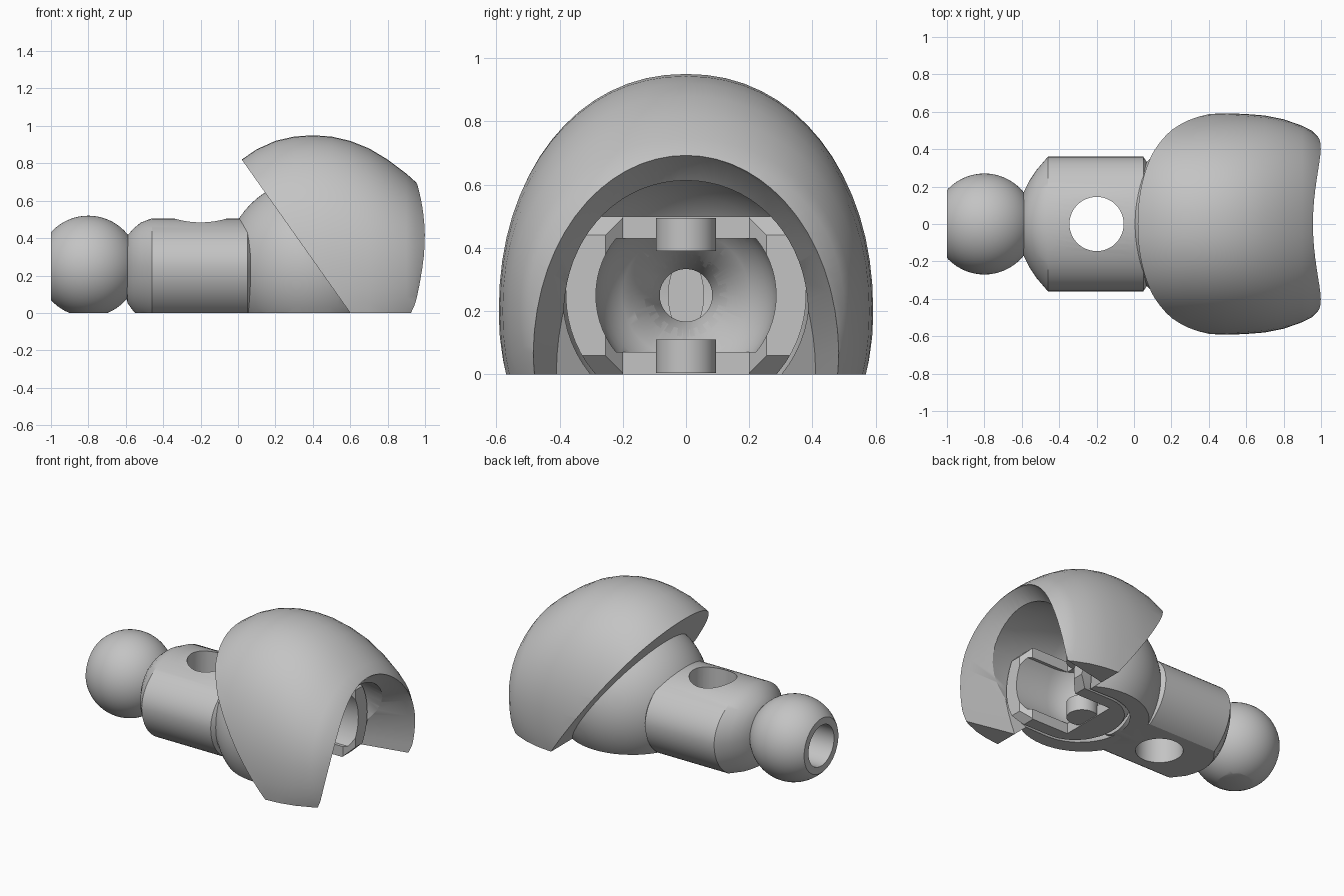
import bpy, bmesh, math
from mathutils import Matrix, Vector

cube = bpy.data.objects.get("Cube")
if cube:
    bpy.data.objects.remove(cube, do_unlink=True)

AXIS = 0.25   # height of the joint axis
SEG = 64

grey = bpy.data.materials.new("plain grey")
grey.use_nodes = True
COLOUR = (0.55, 0.55, 0.55, 1)
grey.diffuse_color = COLOUR
grey.node_tree.nodes["Principled BSDF"].inputs["Base Color"].default_value = COLOUR


def finish(name, bm):
    bmesh.ops.recalc_face_normals(bm, faces=bm.faces)
    mesh = bpy.data.meshes.new(name)
    bm.to_mesh(mesh)
    bm.free()
    mesh.materials.append(grey)
    obj = bpy.data.objects.new(name, mesh)
    bpy.context.collection.objects.link(obj)
    return obj


def ball(name, x, r):
    bm = bmesh.new()
    mat = Matrix.Translation((x, 0, AXIS)) @ Matrix.Rotation(math.pi / 2, 4, 'Y')
    bmesh.ops.create_uvsphere(bm, u_segments=SEG, v_segments=32, radius=r, matrix=mat)
    return finish(name, bm)


def box(name, low, high, turn=None):
    low, high = Vector(low), Vector(high)
    bm = bmesh.new()
    mat = Matrix.Translation((low + high) / 2) @ Matrix.Diagonal((high - low).to_4d())
    bmesh.ops.create_cube(bm, size=1, matrix=turn @ mat if turn else mat)
    return finish(name, bm)


def loft(name, rings, power=2.0, drop=1.0):
    """Skin rounded sections along x; each ring is x, lean, centre height, half width, half height."""
    bm = bmesh.new()
    loops = []
    for x, lean, zc, w, h in rings:
        loop = []
        for i in range(SEG):
            a = 2 * math.pi * i / SEG
            c, s = (math.copysign(abs(t) ** (2 / power), t) for t in (math.cos(a), math.sin(a)))
            z = zc + h * s * (drop if s < 0 else 1)
            loop.append(bm.verts.new((x + lean * z, w * c, z)))
        loops.append(loop)
    for a, b in zip(loops, loops[1:]):
        for i in range(SEG):
            j = (i + 1) % SEG
            bm.faces.new((a[i], a[j], b[j], b[i]))
    bm.faces.new(loops[0])
    bm.faces.new(loops[-1])
    return finish(name, bm)


def turned(name, profile):
    return loft(name, [(x, 0, AXIS, r, r) for x, r in profile])


def dome(x, depth, r):
    """Profile of a rounded back end whose widest point is at x."""
    arcs = [math.pi / 2 * i / 10 for i in range(1, 11)]
    return [(x - depth * math.cos(a), r * math.sin(a)) for a in arcs]


def post(name, x, r, z0, z1):
    bm = bmesh.new()
    bmesh.ops.create_cone(bm, cap_ends=True, segments=48, radius1=r, radius2=r, depth=z1 - z0,
                          matrix=Matrix.Translation((x, 0, (z0 + z1) / 2)))
    return finish(name, bm)


def combine(obj, other, operation):
    mod = obj.modifiers.new("combine", 'BOOLEAN')
    mod.operation, mod.solver, mod.object = operation, 'EXACT', other
    bpy.context.view_layer.update()
    result = bpy.data.meshes.new_from_object(
        obj.evaluated_get(bpy.context.evaluated_depsgraph_get()))
    obj.modifiers.clear()
    obj.data = result


def cut(obj, *cutters):
    for c in cutters:
        combine(obj, c, 'DIFFERENCE')


# Shared cutters
ground = box("ground_cutter", (-2, -2, -2), (2, 2, 0))
ceiling = box("ceiling_cutter", (-2, -2, 2 * AXIS), (2, 2, 2))
bore = turned("bore_cutter", [(-1.2, 0.083), (0.3, 0.083)])
end_bore = turned("end_bore_cutter", [(-1.2, 0.135), (-0.75, 0.135), (-0.7, 0.083)])
pin_hole = post("pin_hole_cutter", -0.2, 0.145, -0.5, 1)
end_cut = box("end_cutter", (-2, -1, -1), (-1, 1, 1))
funnel = turned("funnel_cutter", [(0.06, 0.083), (0.24, 0.18)])
helpers = [ground, ceiling, bore, end_bore, pin_hole, end_cut, funnel]

# Ball end
ball_end = ball("ball_end", -0.8, 0.27)
cut(ball_end, ground, end_cut, bore, end_bore)

# Oval shaft with a flat underside and a neck into the clip
shaft_profile = [(-0.6, 0.13, 0.13), (-0.59, 0.17, 0.165), (-0.56, 0.23, 0.2),
                 (-0.52, 0.29, 0.233), (-0.46, 0.36, 0.256), (0.05, 0.36, 0.256),
                 (0.07, 0.33, 0.235), (0.075, 0.21, 0.21), (0.15, 0.21, 0.21)]
shaft = loft("shaft", [(x, 0, AXIS, w, h) for x, w, h in shaft_profile], drop=1.2)
cut(shaft, ground, bore, pin_hole, funnel)

# Forked clip: rounded back, open front, hollow inside
FRONT = 0.69
clip = turned("socket_clip", dome(0.42, 0.33, 0.38) + [(FRONT, 0.38)])
hollow = turned("hollow_cutter", dome(0.45, 0.285, 0.285) + [(0.9, 0.285)])
floor_gap = box("floor_gap_cutter", (-1, -1, -1), (2, 1, 0.07))
roof_gap = box("roof_gap_cutter", (-1, -1, 0.43), (2, 1, 1))
cut(hollow, floor_gap, roof_gap)
slot = box("slot_cutter", (0.36, -0.2, -1), (2, 0.2, 1))
turn = Matrix.Translation((FRONT, 0, 0)) @ Matrix.Rotation(math.pi / 4, 4, 'Z')
mouth = box("mouth_cutter", (-0.18, -0.18, -1), (0.18, 0.18, 1), turn)
cut(clip, ground, ceiling, hollow, slot, mouth, funnel, bore)
helpers += [hollow, floor_gap, roof_gap, slot, mouth]

# Bevels on the clip's upper and lower front edges
for z in (0, 2 * AXIS):
    turn = Matrix.Translation((FRONT, 0, z)) @ Matrix.Rotation(math.pi / 4, 4, 'Y')
    bevel = box("bevel_cutter", (-0.042, -1, -0.042), (0.042, 1, 0.042), turn)
    cut(clip, bevel)
    helpers.append(bevel)

# Pegs above and below the socket
upper_peg = post("upper_peg", 0.41, 0.095, 0.39, 0.495)
lower_peg = post("lower_peg", 0.41, 0.095, 0.005, 0.11)

# Outer shell: x, half width and top height of each section
BASE = 0.2
sections = [(-0.05, 0.5, 0.78), (0.02, 0.52, 0.82), (0.1, 0.55, 0.875), (0.2, 0.57, 0.92),
            (0.3, 0.58, 0.943), (0.4, 0.59, 0.95), (0.5, 0.592, 0.943), (0.6, 0.588, 0.92),
            (0.7, 0.58, 0.88), (0.8, 0.56, 0.82), (0.9, 0.525, 0.745), (0.95, 0.5, 0.7),
            (1.0, 0.45, 0.64)]
shell = loft("outer_shell", [(x, 0, BASE, w, top - BASE) for x, w, top in sections], power=2.12)
slope = math.atan2(0.58, 0.82)
back_cut = box("slanted_cutter", (-3, -2, -3), (0, 2, 3),
               Matrix.Translation((0.6, 0, 0)) @ Matrix.Rotation(-slope, 4, 'Y'))
cut(shell, back_cut)

# Round housing behind the shell, hollowed for the clip, with a flared front rim
housing = ball("housing", 0.4, 0.47)
combine(shell, housing, 'UNION')
cavity = turned("cavity_cutter", dome(0.43, 0.395, 0.395) + [(0.69, 0.39), (0.9, 0.36)])
opening = loft("opening_cutter", [(0.6, 0.45, 0, 0.41, 0.61), (0.95, 0, 0, 0.485, 0.69),
                                  (1.1, 0, 0, 0.52, 0.75)])
cut(shell, cavity, opening, ground, bore, pin_hole)
helpers += [back_cut, housing, cavity, opening]

for h in helpers:
    bpy.data.objects.remove(h, do_unlink=True)

# Smooth rounded surfaces, keep edges crisp
bpy.ops.object.select_all(action='DESELECT')
for obj in (ball_end, shaft, clip, upper_peg, lower_peg, shell):
    obj.select_set(True)
    bpy.context.view_layer.objects.active = obj
bpy.ops.object.shade_smooth_by_angle(angle=math.radians(30))
